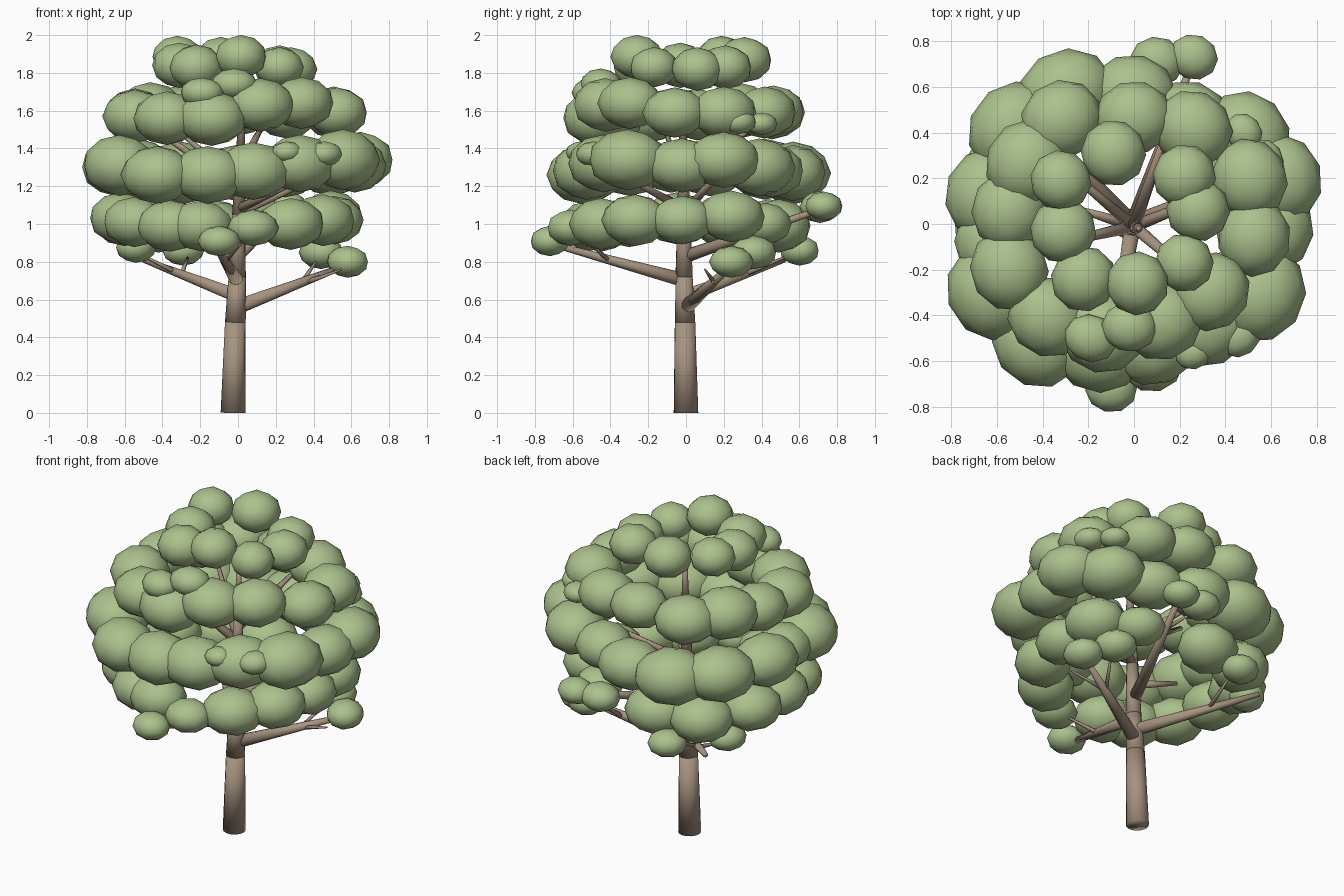
import bpy, bmesh, math, random
from mathutils import Matrix, Vector

random.seed(4)


def material(name, rgb):
    m = bpy.data.materials.new(name)
    m.diffuse_color = (*rgb, 1)
    return m


LEAF = material("leaf green", (0.41, 0.535, 0.265))
BARK = material("bark brown", (0.385, 0.295, 0.215))


def finish(bm, name, mat):
    for f in bm.faces:
        f.smooth = True
    me = bpy.data.meshes.new(name)
    bm.to_mesh(me)
    bm.free()
    me.materials.append(mat)
    ob = bpy.data.objects.new(name, me)
    bpy.context.collection.objects.link(ob)
    return ob


def foliage(name, blobs, flat, stretch=1.0, radial=1.02):
    """Faceted puffs (x, y, z, radius), widened along the ring direction."""
    bm = bmesh.new()
    for x, y, z, r in blobs:
        out = Vector((x, y, 0)).normalized() * r * (1.02 - radial)
        turn = Matrix.Rotation(math.atan2(y, x), 4, 'Z')
        size = Matrix.Diagonal((r * radial, r * stretch, r * flat, 1))
        spin = Matrix.Rotation(random.uniform(0, 6.28), 4, 'Z')
        bmesh.ops.create_icosphere(
            bm, subdivisions=2, radius=1.02,
            matrix=Matrix.Translation(Vector((x, y, z)) + out) @ turn @ size @ spin)
    return finish(bm, name, LEAF)


def limb(bm, a, b, r1, r2, sides=10):
    """Tapered round limb from a to b."""
    a, b = Vector(a), Vector(b)
    d = b - a
    rot = d.to_track_quat('Z', 'Y').to_matrix().to_4x4()
    bmesh.ops.create_cone(
        bm, cap_ends=True, segments=sides, radius1=r1, radius2=r2,
        depth=d.length, matrix=Matrix.Translation((a + b) / 2) @ rot)


# Trunk in stacked tapering sections
bm = bmesh.new()
path = [((-0.026, 0, 0), 0.066), ((-0.014, -0.005, 0.48), 0.055),
        ((-0.004, -0.01, 0.72), 0.046), ((0.002, -0.012, 1.05), 0.034),
        ((0.015, -0.015, 1.4), 0.024), ((0.02, -0.02, 1.7), 0.012)]
for (a, r1), (b, r2) in zip(path, path[1:]):
    limb(bm, a, b, r1, r2, 14)
finish(bm, "trunk", BARK)

# Long lower boughs
bm = bmesh.new()
for z, tip, r in [(0.56, (0.57, 0.24, 0.78), 0.040), (0.62, (-0.5, 0.52, 0.81), 0.038),
                  (0.70, (-0.12, -0.70, 0.89), 0.038), (0.83, (0.26, 0.72, 1.08), 0.036)]:
    limb(bm, (-0.005, 0, z), tip, r, 0.015)
finish(bm, "lower_boughs", BARK)

# Inner boughs reaching up to the rings of leaves
bm = bmesh.new()
for z, tip in [(0.92, (-0.26, 0.07, 0.99)), (1.06, (0.45, 0.17, 1.26)),
               (1.08, (0.38, -0.34, 1.26)), (1.20, (-0.44, -0.11, 1.50)),
               (1.22, (-0.30, 0.24, 1.48)), (1.28, (0.14, 0.40, 1.54))]:
    limb(bm, (0, -0.01, z), tip, 0.028, 0.012, 8)
finish(bm, "inner_boughs", BARK)

# Thin twigs on the lower boughs
bm = bmesh.new()
for a, b in [((0.33, 0.14, 0.68), (0.44, 0.33, 0.84)), ((0.36, 0.15, 0.69), (0.55, 0.10, 0.76)),
             ((-0.3, 0.3, 0.73), (-0.26, 0.56, 0.84)), ((-0.34, 0.34, 0.75), (-0.52, 0.36, 0.84)),
             ((-0.07, -0.4, 0.80), (0.07, -0.58, 0.96)), ((0.18, 0.5, 1.0), (0.11, 0.70, 1.06))]:
    limb(bm, a, b, 0.014, 0.005, 6)
finish(bm, "twigs", BARK)

# Four rings of leaf puffs, bottom to top
foliage("leaf_ring_low", [
    (0.51, -0.02, 1.02, 0.15), (0.49, 0.24, 1.04, 0.16), (0.45, -0.27, 1.02, 0.16),
    (0.28, -0.45, 1.00, 0.16), (-0.2, -0.51, 0.99, 0.155), (-0.36, -0.45, 0.99, 0.16),
    (-0.55, -0.30, 1.01, 0.155), (-0.62, -0.05, 1.03, 0.16), (-0.60, 0.20, 1.02, 0.16),
    (-0.42, 0.44, 0.99, 0.165), (-0.14, 0.49, 0.99, 0.165), (0.31, 0.42, 1.00, 0.13)],
    0.84, 1.12)
foliage("leaf_ring_wide", [
    (-0.30, 0.57, 1.27, 0.185), (-0.53, 0.42, 1.29, 0.18), (-0.65, 0.13, 1.30, 0.17),
    (-0.63, -0.30, 1.31, 0.18), (-0.63, -0.08, 1.30, 0.15), (-0.43, -0.53, 1.26, 0.17),
    (-0.16, -0.56, 1.26, 0.17), (0.08, -0.53, 1.28, 0.17), (0.33, -0.44, 1.32, 0.17),
    (0.56, -0.31, 1.34, 0.18), (0.62, -0.02, 1.31, 0.16), (0.65, 0.20, 1.34, 0.165),
    (0.50, 0.39, 1.30, 0.17), (0.25, 0.46, 1.28, 0.155), (-0.01, 0.57, 1.27, 0.165)],
    0.88, 1.17, 1.04)
foliage("leaf_ring_middle", [
    (-0.32, 0.46, 1.59, 0.16), (0.0, 0.47, 1.60, 0.15), (-0.47, 0.27, 1.60, 0.17),
    (-0.55, 0.06, 1.58, 0.155), (-0.55, -0.20, 1.57, 0.16), (-0.38, -0.41, 1.56, 0.16),
    (-0.14, -0.48, 1.56, 0.165), (0.12, -0.43, 1.63, 0.16), (0.34, -0.30, 1.64, 0.155),
    (0.53, -0.06, 1.59, 0.15), (0.51, 0.20, 1.59, 0.155), (0.26, 0.42, 1.59, 0.155)],
    0.87, 1.13, 1.05)
foliage("leaf_ring_top", [
    (-0.09, 0.31, 1.87, 0.14), (-0.32, 0.19, 1.885, 0.13), (-0.31, -0.03, 1.84, 0.14),
    (-0.22, -0.24, 1.83, 0.14), (0.015, -0.26, 1.885, 0.135), (0.22, -0.17, 1.83, 0.125),
    (0.28, 0.06, 1.82, 0.135), (0.22, 0.21, 1.83, 0.135)], 0.84)

# Tufts at the bough tips, and flatter ones set into the upper rings
foliage("bough_tufts", [
    (0.58, 0.24, 0.80, 0.105), (0.44, 0.36, 0.85, 0.11), (-0.29, 0.60, 0.86, 0.10),
    (-0.54, 0.36, 0.875, 0.10), (-0.10, -0.72, 0.91, 0.10), (0.08, -0.61, 0.98, 0.12),
    (0.26, 0.73, 1.095, 0.095), (0.10, 0.71, 1.09, 0.105)], 0.79, 1.12)
foliage("ring_tufts", [
    (-0.02, -0.45, 1.74, 0.105), (-0.19, -0.50, 1.695, 0.10), (0.26, -0.56, 1.38, 0.072),
    (0.46, -0.49, 1.37, 0.085), (0.57, 0.28, 1.54, 0.08), (0.48, 0.40, 1.53, 0.075)],
    0.78, 1.15)
